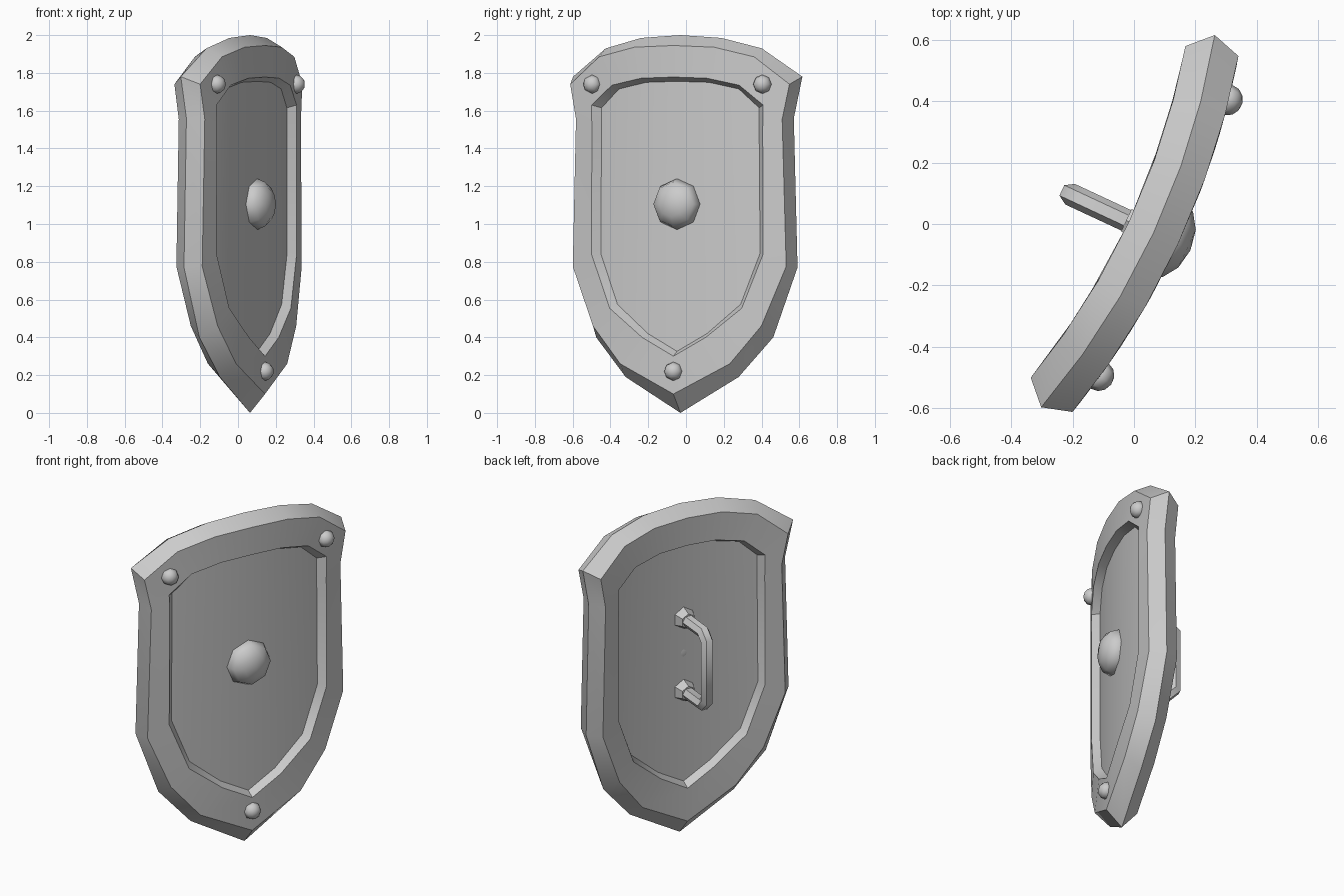
import bpy
import bmesh
from math import sin, cos, radians
from mathutils import Matrix, Vector

cube = bpy.data.objects.get("Cube")
if cube:
    bpy.data.objects.remove(cube, do_unlink=True)

# One plain metal colour
metal = bpy.data.materials.new("grey_metal")
metal.use_nodes = True
GREY = (0.6, 0.6, 0.6, 1)
metal.diffuse_color = GREY
metal.node_tree.nodes["Principled BSDF"].inputs["Base Color"].default_value = GREY

# The shield is bent around an upright axis and turned to one side
BEND = 2.49
TURN = radians(65)
ACROSS = Vector((cos(TURN), sin(TURN), 0))
OUT = Vector((sin(TURN), -cos(TURN), 0))
UP = Vector((0, 0, 1))
CENTRE = OUT * 0.07


def frame(s, depth, z):
    """Matrix on the bent shield: x across, y up, z outwards."""
    a = s / BEND
    normal = OUT * cos(a) + ACROSS * sin(a)
    tangent = ACROSS * cos(a) - OUT * sin(a)
    place = CENTRE - OUT * BEND + normal * (BEND + depth) + UP * z
    m = Matrix((tangent, UP, normal)).transposed().to_4x4()
    m.translation = place
    return m


def finish(ob, angle=30):
    ob.data.materials.clear()
    ob.data.materials.append(metal)
    bpy.ops.object.select_all(action='DESELECT')
    ob.select_set(True)
    bpy.context.view_layer.objects.active = ob
    bpy.ops.object.shade_smooth_by_angle(angle=radians(angle))


def mesh_object(name, bm, angle=30):
    bmesh.ops.recalc_face_normals(bm, faces=bm.faces)
    mesh = bpy.data.meshes.new(name)
    bm.to_mesh(mesh)
    bm.free()
    ob = bpy.data.objects.new(name, mesh)
    bpy.context.collection.objects.link(ob)
    finish(ob, angle)


# Half outlines from top centre to bottom tip
EDGE = [(0, 2), (.235, 1.985), (.458, 1.93), (.678, 1.78), (.632, 1.56),
        (.652, .77), (.521, .4), (.331, .19), (0, 0)]
FACE = [(0, 1.945), (.225, 1.936), (.44, 1.885), (.625, 1.74), (.587, 1.555),
        (.608, .775), (.478, .46), (.31, .26), (0, .1)]
RIM = [(0, 1.778), (.185, 1.772), (.36, 1.735), (.487, 1.63), (.485, 1.5),
       (.487, .84), (.374, .554), (.18, .4), (0, .3)]
FLOOR = [(0, 1.755), (.18, 1.75), (.345, 1.715), (.455, 1.615), (.455, 1.5),
         (.46, .845), (.355, .575), (.17, .42), (0, .326)]

# Shield body: bevelled edge, raised rim and recessed floor on both sides
bm = bmesh.new()
rings = []
THICK, SUNK = 0.088, 0.043
for outline, depth in ((FLOOR, SUNK), (RIM, THICK), (FACE, THICK), (EDGE, 0),
                       (FACE, -THICK), (RIM, -THICK), (FLOOR, -SUNK)):
    loop = outline + [(-s, z) for s, z in outline[-2:0:-1]]
    rings.append([bm.verts.new(frame(s, depth, z).translation) for s, z in loop])
for a, b in zip(rings, rings[1:]):
    for i in range(len(a)):
        j = (i + 1) % len(a)
        bm.faces.new((a[i], a[j], b[j], b[i]))
# Upright strips fill each floor
for ring in (rings[0], rings[-1]):
    for side in (1, -1):
        for strip in ((0, 1, 7, 8), (1, 2, 6, 7), (2, 3, 4, 5, 6)):
            bm.faces.new([ring[side * i] for i in strip])
mesh_object("shield_body", bm)


# Round studs and the central boss
def dome(name, s, depth, z, radius, height):
    bm = bmesh.new()
    bmesh.ops.create_uvsphere(bm, u_segments=8, v_segments=6, radius=1)
    bm.transform(frame(s, depth, z) @ Matrix.Diagonal((radius, radius, height, 1)))
    mesh_object(name, bm, 50)


dome("stud_upper_left", 0.483, THICK, 1.74, 0.05, 0.045)
dome("stud_upper_right", -0.483, THICK, 1.74, 0.05, 0.045)
dome("stud_bottom", 0, THICK, 0.22, 0.05, 0.045)
dome("centre_boss", 0, SUNK, 1.105, 0.135, 0.09)

# Handle on the back: bent bar with two tapered feet
GRIP_Z, HALF, REACH, CUT = 1.1, 0.22, -0.3, 0.04
path = [(HALF, 0), (HALF, REACH + CUT), (HALF - CUT, REACH)]
path += [(-h, d) for h, d in reversed(path)]
curve = bpy.data.curves.new("handle_bar", 'CURVE')
curve.dimensions = '3D'
curve.bevel_depth = 0.037
curve.bevel_resolution = 1
curve.use_fill_caps = True
spline = curve.splines.new('POLY')
spline.points.add(len(path) - 1)
for point, (h, d) in zip(spline.points, path):
    point.co = (*frame(0, d, GRIP_Z + h).translation, 1)
bar = bpy.data.objects.new("handle_bar", curve)
bpy.context.collection.objects.link(bar)
bpy.ops.object.select_all(action='DESELECT')
bar.select_set(True)
bpy.context.view_layer.objects.active = bar
bpy.ops.object.convert(target='MESH')
finish(bpy.context.view_layer.objects.active, 50)

for name, side in (("handle_foot_upper", 1), ("handle_foot_lower", -1)):
    bm = bmesh.new()
    bmesh.ops.create_cone(bm, cap_ends=True, segments=6, radius1=0.045,
                          radius2=0.067, depth=0.06)
    bm.transform(frame(0, -SUNK - 0.025, GRIP_Z + side * HALF))
    mesh_object(name, bm)
